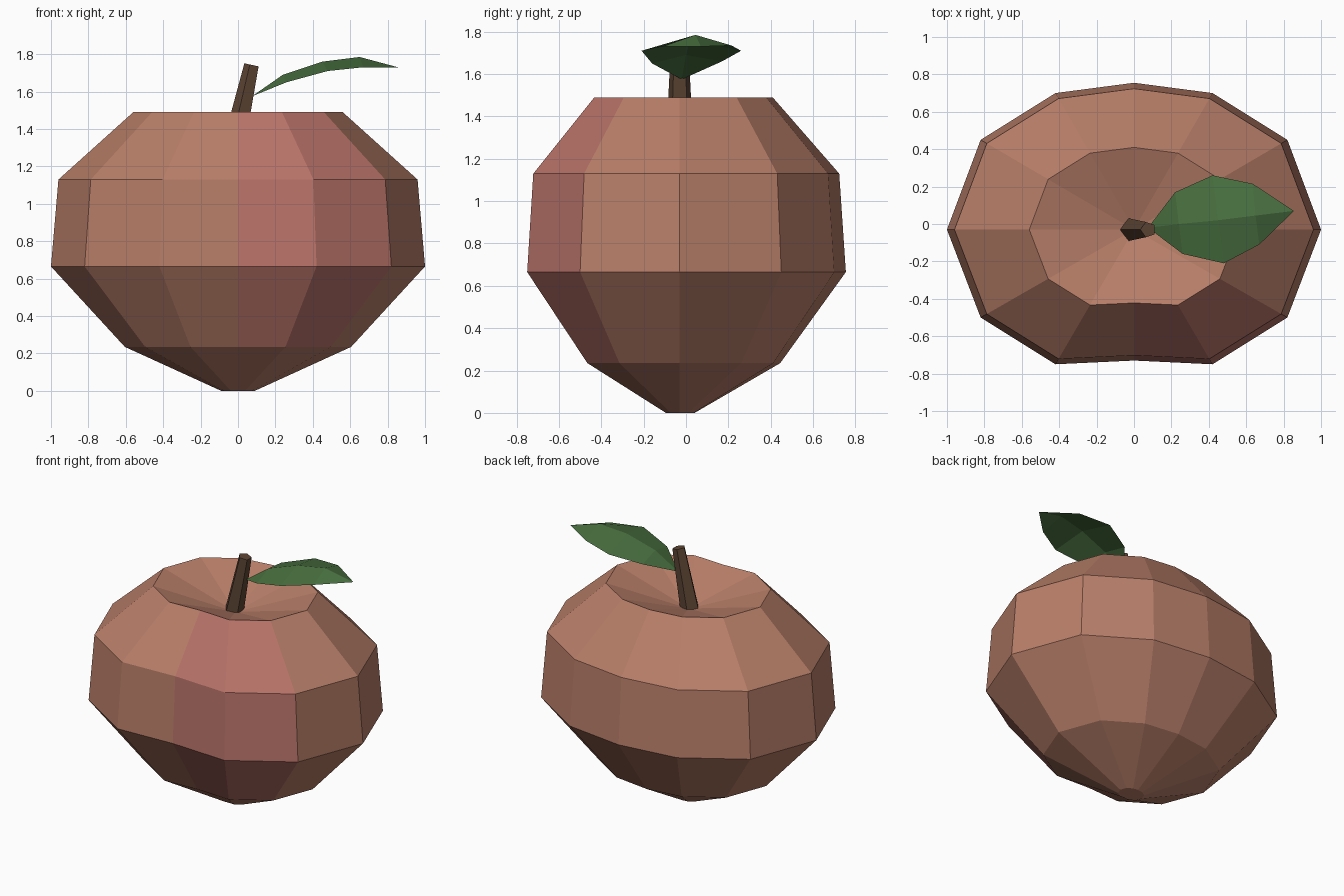
import bpy, math
from mathutils import Vector, Matrix

if "Cube" in bpy.data.objects:
    bpy.data.objects.remove(bpy.data.objects["Cube"])


def material(name, rgb):
    m = bpy.data.materials.new(name)
    m.diffuse_color = (*rgb, 1)
    m.use_nodes = True
    m.node_tree.nodes["Principled BSDF"].inputs["Base Color"].default_value = m.diffuse_color
    return m


def add_mesh(name, verts, faces, mats):
    me = bpy.data.meshes.new(name)
    me.from_pydata(verts, [], faces)
    for m in mats:
        me.materials.append(m)
    ob = bpy.data.objects.new(name, me)
    bpy.context.collection.objects.link(ob)
    return ob


def bridge(rings, n):
    return [(r * n + i, r * n + (i + 1) % n, (r + 1) * n + (i + 1) % n, (r + 1) * n + i)
            for r in range(rings - 1) for i in range(n)]


skin = material("skin", (0.48, 0.21, 0.14))
blush = material("blush", (0.48, 0.17, 0.14))
bark = material("bark", (0.11, 0.06, 0.035))
green = material("leaf_green", (0.065, 0.16, 0.05))

# Fruit: one creased 12-sided outline scaled through a profile of (scale, z)
half = [(0, -0.70), (0.42, -0.72), (0.82, -0.47), (1.0, 0), (0.82, 0.48), (0.42, 0.73), (0, 0.785)]
outline = half + [(-x, y) for x, y in half[-2:0:-1]]
profile = [(0.09, 0), (0.605, 0.235), (1, 0.665), (0.96, 1.13), (0.56, 1.49), (0.14, 1.37)]
n = len(outline)
verts = [(x * s, y * s - 0.03, z) for s, z in profile for x, y in outline]
faces = bridge(len(profile), n)
faces.append(tuple(reversed(range(n))))
last = (len(profile) - 1) * n
verts.append((0, -0.03, 1.33))
faces += [(last + i, last + (i + 1) % n, len(verts) - 1) for i in range(n)]
fruit = add_mesh("fruit", verts, faces, [skin, blush])
# Blush on the two front right columns of the side bands
for band in (1, 2, 3):
    for col in (0, 1):
        fruit.data.polygons[band * n + col].material_index = 1

# Stem: leaning, tapered five-sided prism
base, top = Vector((-0.015, -0.03, 1.32)), Vector((0.076, -0.03, 1.742))
tilt = Matrix.Rotation(math.atan2(top.x - base.x, top.z - base.z), 3, 'Y')
verts = []
for centre, r in ((base, 0.065), (top, 0.043)):
    for i in range(5):
        a = math.pi + i * math.tau / 5
        verts.append(centre + tilt @ Vector((r * math.cos(a), r * math.sin(a), 0)))
add_mesh("stem", verts, bridge(2, 5) + [(4, 3, 2, 1, 0), (5, 6, 7, 8, 9)], [bark])

# Leaf: sheet with a raised midrib, rows of front edge, midrib, back edge
rows = [((0.26, -0.16, 1.65), (0.24, 0.0, 1.69), (0.22, 0.17, 1.66)),
        ((0.48, -0.21, 1.71), (0.45, 0.02, 1.76), (0.42, 0.26, 1.71)),
        ((0.67, -0.11, 1.73), (0.65, 0.045, 1.785), (0.635, 0.215, 1.735))]
verts = [p for row in rows for p in row] + [(0.075, -0.02, 1.575), (0.855, 0.07, 1.73)]
faces = [(3 * r + c, 3 * r + 3 + c, 3 * r + 4 + c, 3 * r + 1 + c) for r in (0, 1) for c in (0, 1)]
faces += [(9, 0, 1), (9, 1, 2), (6, 10, 7), (7, 10, 8)]
add_mesh("leaf", verts, faces, [green])
